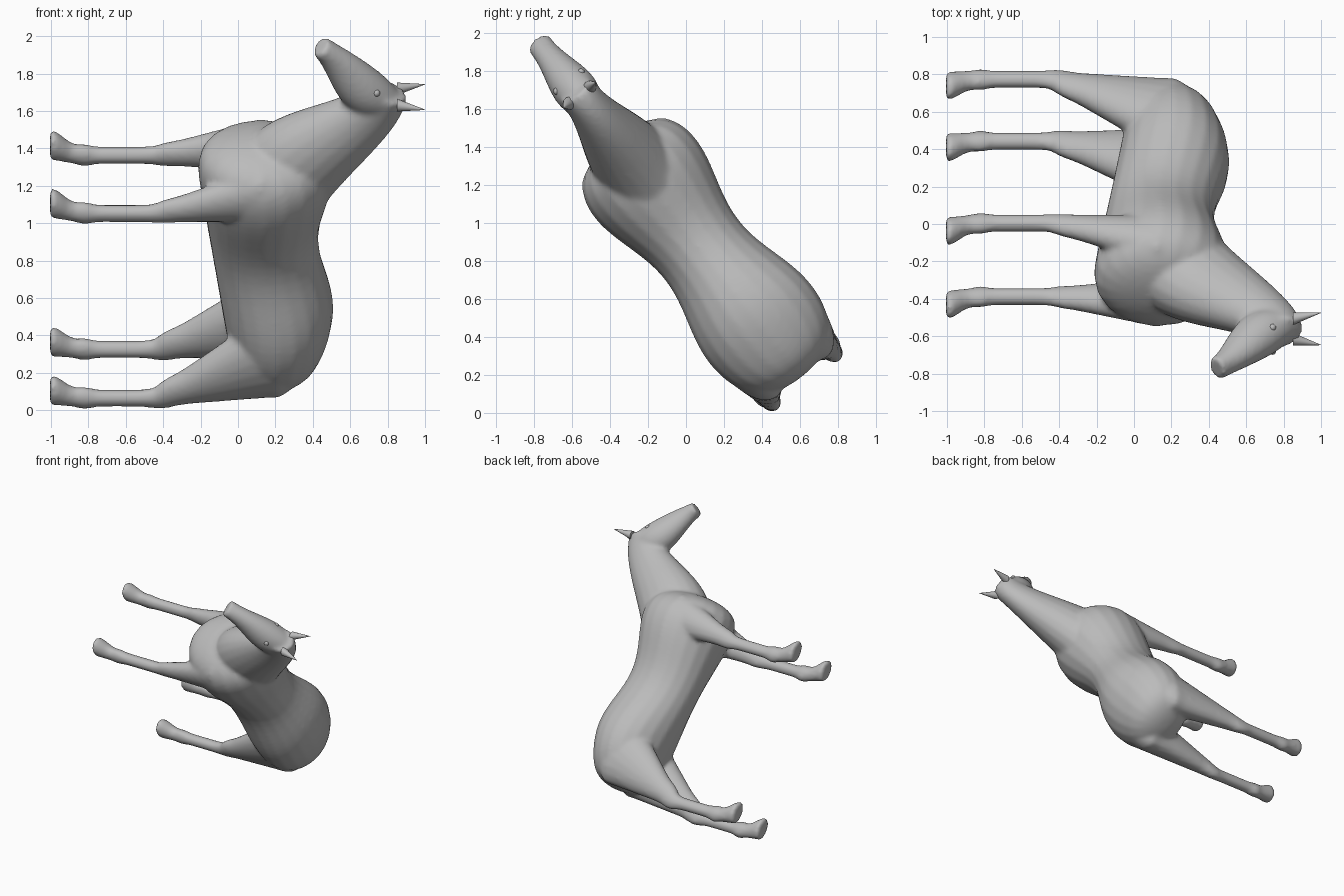
import bpy, bmesh, math
from mathutils import Vector

cube = bpy.data.objects.get("Cube")
if cube:
    bpy.data.objects.remove(cube, do_unlink=True)

# The animal lies on its side: its own forward, sideways and upward directions
ORIGIN = Vector((0, 0.58, 0.23))
FORWARD = Vector((0, -0.62, 0.785))
SIDEWAYS = Vector((0, 0.785, 0.62))
UPWARD = Vector((1, 0, 0))
SIDES = 20
STEPS = 40

grey = bpy.data.materials.new("plain grey")
grey.use_nodes = True
colour = (0.5, 0.5, 0.5, 1)
grey.diffuse_color = colour
grey.node_tree.nodes["Principled BSDF"].inputs["Base Color"].default_value = colour


def place(forward, sideways, upward):
    return ORIGIN + FORWARD * forward + SIDEWAYS * sideways + UPWARD * upward


def finish(name, bm):
    mesh = bpy.data.meshes.new(name)
    bm.to_mesh(mesh)
    bm.free()
    mesh.materials.append(grey)
    obj = bpy.data.objects.new(name, mesh)
    bpy.context.collection.objects.link(obj)
    bpy.ops.object.select_all(action='DESELECT')
    obj.select_set(True)
    bpy.context.view_layer.objects.active = obj
    bpy.ops.object.shade_smooth_by_angle(angle=math.radians(50))
    return obj


def loft(name, section, mirror=1):
    """Join elliptical sections; section(t) gives two edge points, half width and side offset."""
    bm = bmesh.new()
    rings = []
    for step in range(STEPS + 1):
        edge_a, edge_b, width, offset = section(step / STEPS)
        middle, half = (edge_a + edge_b) / 2, (edge_a - edge_b) / 2
        ring = []
        for k in range(SIDES):
            angle = math.tau * k / SIDES
            forward, upward = middle + half * math.cos(angle)
            sideways = mirror * (offset + width * math.sin(angle))
            ring.append(bm.verts.new(place(forward, sideways, upward)))
        rings.append(ring)
    for ring, following in zip(rings, rings[1:]):
        for k in range(SIDES):
            bm.faces.new((ring[k - 1], ring[k], following[k], following[k - 1]))
    bm.faces.new(rings[0])
    bm.faces.new(rings[-1])
    bmesh.ops.recalc_face_normals(bm, faces=bm.faces)
    return finish(name, bm)


def bezier(points, t):
    """Point on the Bezier curve of any number of control points."""
    while len(points) > 1:
        points = [a.lerp(b, t) for a, b in zip(points, points[1:])]
    return points[0]


def curved(edge_a, edge_b, widths):
    """Section rule for a part bounded by two curves in the middle plane."""
    edge_a = [Vector(p) for p in edge_a]
    edge_b = [Vector(p) for p in edge_b]
    widths = [Vector((w, 0)) for w in widths]
    return lambda t: (bezier(edge_a, t), bezier(edge_b, t), bezier(widths, t).x, 0)


def wave(position, crest, length):
    return math.cos(math.tau * (position - crest) / length)


def bump(position, centre, spread):
    return math.exp(-((position - centre) / spread) ** 2)


def torso_section(t):
    """Hollow back, deepening belly, wide hips and shoulders, rounded ends."""
    along = -math.cos(math.pi * (0.02 + 0.96 * t))
    forward = 0.75 + 0.8 * along
    rounding = math.sqrt(1 - abs(along) ** 12)
    back = 0.47 + 0.04 * wave(forward, 0.4, 0.95)
    belly = -0.03 - 0.14 * forward
    width = 0.295 + 0.045 * wave(forward, 0.3, 1)
    middle, half = (back + belly) / 2, (back - belly) / 2 * rounding
    return (Vector((forward, middle + half)), Vector((forward, middle - half)),
            width * rounding, 0)


def leg_section(top, foot, side, lean, depth_flare, width_flare, joint, hoof_shift):
    """Thick upper limb tapering to a slim shank, with joint, fetlock and hoof."""
    def section(t):
        height = top - 0.01 - (top + 0.995) * t
        upper = min(1, max(0, (height + 0.45) / 0.6))
        rounding = min(1, math.sqrt((top - height) / 0.18))
        hoof = bump(height, -1, 0.09)
        fetlock = bump(height, -0.82, 0.04)
        depth = (0.048 + depth_flare * upper + joint * bump(height, -0.4, 0.07)
                 + 0.018 * fetlock + 0.04 * hoof)
        width = 0.045 + width_flare * upper + 0.006 * fetlock + 0.025 * hoof
        middle = Vector((foot + lean * upper + hoof_shift * hoof, height))
        reach = Vector((depth * rounding, 0))
        return middle + reach, middle - reach, width * rounding, side - 0.04 * upper
    return section


def ear_section(t):
    """Pointed cone leaning outwards."""
    size = 0.033 * (1 - t) + 0.001
    middle = Vector((1.84, 0.85 + 0.15 * t))
    reach = Vector((size, 0))
    return middle + reach, middle - reach, size, 0.07 + 0.04 * t


body = loft("body", torso_section)

# Neck: crest line, throat line, half widths
neck = loft("neck", curved([(1, 0.4), (1.3, 0.5), (1.6, 0.9), (1.85, 0.9)],
                           [(1.4, 0), (1.7, 0.1), (1.7, 0.4), (1.9, 0.7)],
                           [0.22, 0.25, 0.1, 0.1]))

# Head: forehead line, jaw line, half widths
head = loft("head", curved([(1.8, 0.9), (1.9, 0.85), (2.07, 0.7), (2.22, 0.48)],
                           [(1.7, 0.7), (1.8, 0.5), (2, 0.5), (2.15, 0.4)],
                           [0.05, 0.2, 0.05, 0.07]))

front_leg = leg_section(top=0.3, foot=1.245, side=0.25, lean=0.1, depth_flare=0.12,
                        width_flare=0.07, joint=0.01, hoof_shift=0.07)
hind_leg = leg_section(top=0.4, foot=-0.045, side=0.21, lean=0.26, depth_flare=0.22,
                       width_flare=0.1, joint=0.02, hoof_shift=0.055)

skin = [body, neck, head]
for label, mirror in (("upper", 1), ("lower", -1)):
    skin.append(loft(label + "_front_leg", front_leg, mirror))
    skin.append(loft(label + "_hind_leg", hind_leg, mirror))
    loft(label + "_ear", ear_section, mirror)
    # Slight bulge of the eye
    bm = bmesh.new()
    bmesh.ops.create_uvsphere(bm, u_segments=12, v_segments=8, radius=0.02)
    bmesh.ops.translate(bm, verts=bm.verts, vec=place(1.93, mirror * 0.08, 0.74))
    finish(label + "_eye", bm)

# Blend torso, neck, head and legs into one continuous skin
bpy.ops.object.select_all(action='DESELECT')
for part in skin:
    part.select_set(True)
bpy.context.view_layer.objects.active = body
bpy.ops.object.join()
remesh = body.modifiers.new("blend", 'REMESH')
remesh.mode = 'VOXEL'
remesh.voxel_size = 0.016
remesh.use_smooth_shade = True
smooth = body.modifiers.new("soften", 'SMOOTH')
smooth.factor = 0.5
smooth.iterations = 6
